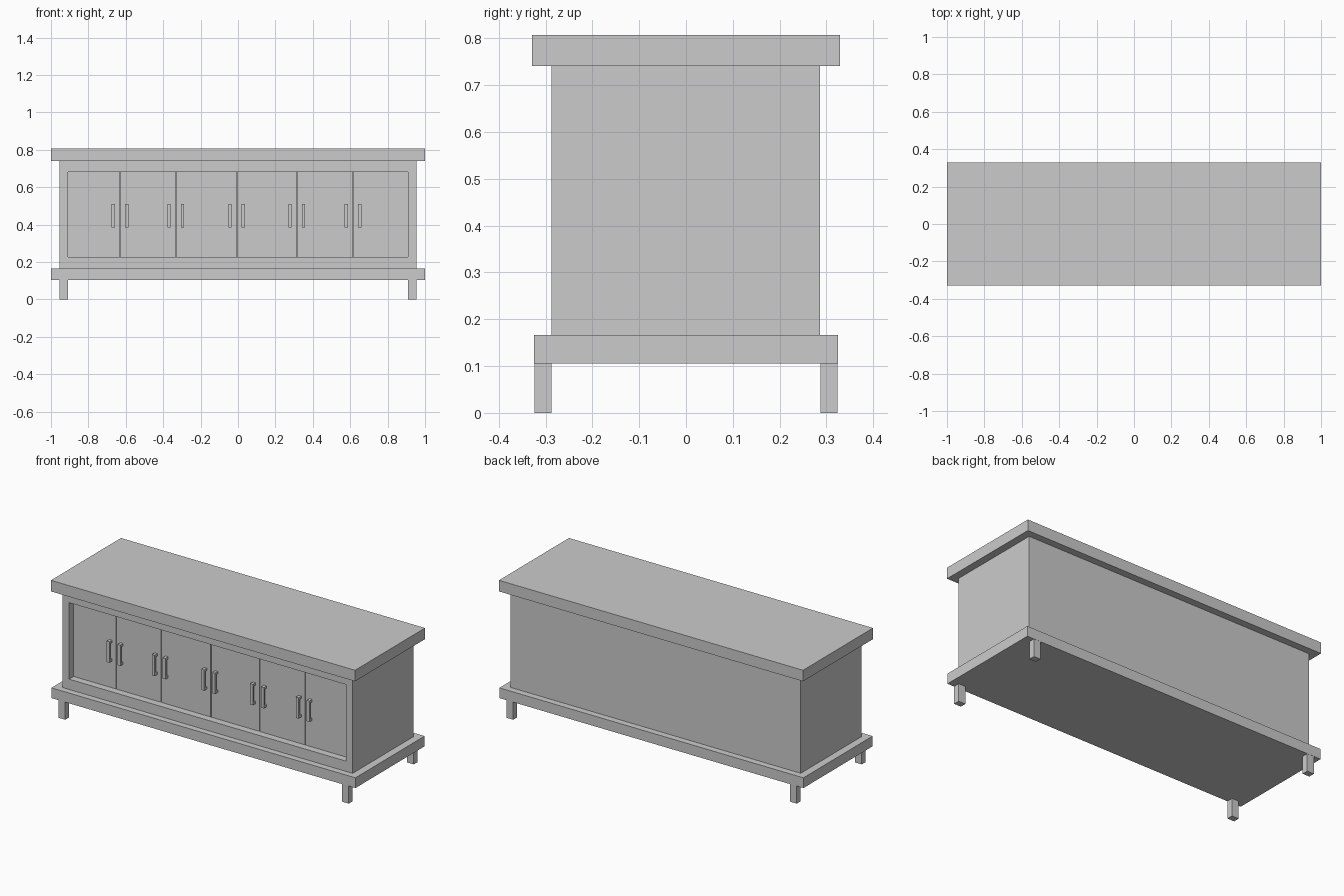
import bpy

if "Cube" in bpy.data.objects:
    bpy.data.objects.remove(bpy.data.objects["Cube"])


def box(name, x0, x1, y0, y1, z0, z1):
    """Axis-aligned box from its limits."""
    bpy.ops.mesh.primitive_cube_add(
        size=1, location=((x0 + x1) / 2, (y0 + y1) / 2, (z0 + z1) / 2))
    ob = bpy.context.object
    ob.name = name
    ob.scale = (x1 - x0, y1 - y0, z1 - z0)
    bpy.ops.object.transform_apply(location=False, rotation=False, scale=True)
    return ob


# Top slab and base plinth
box("top_slab", -1, 1, -0.329, 0.329, 0.741, 0.807)
box("base_plinth", -1, 1, -0.325, 0.325, 0.105, 0.166)

# Cabinet body with a recessed front opening
FRONT, DOOR_FACE, DOOR_BACK = -0.287, -0.244, -0.228
body = box("cabinet_body", -0.955, 0.955, FRONT, 0.286, 0.166, 0.741)
cutter = box("opening_cutter", -0.91, 0.91, -0.4, DOOR_BACK, 0.227, 0.682)
mod = body.modifiers.new("front_opening", 'BOOLEAN')
mod.operation = 'DIFFERENCE'
mod.solver = 'EXACT'
mod.object = cutter
bpy.context.view_layer.objects.active = body
bpy.ops.object.modifier_apply(modifier=mod.name)
bpy.data.objects.remove(cutter, do_unlink=True)

# Six doors separated by narrow gaps
seams = [-0.63, -0.333, -0.007, 0.314, 0.614]
gap = 0.002
edges = [-0.91 - gap] + seams + [0.91 + gap]
for i, (a, b) in enumerate(zip(edges, edges[1:])):
    box(f"door_{i + 1}", a + gap, b - gap, DOOR_FACE, DOOR_BACK, 0.227, 0.682)

# Pull handles either side of each seam: a bar on two short posts
for i, seam in enumerate(seams):
    for side, label in ((-1, "left"), (1, "right")):
        x = seam + side * 0.036
        x0, x1 = x - 0.009, x + 0.009
        name = f"handle_{label}_{i + 1}"
        box(name + "_bar", x0, x1, -0.270, -0.258, 0.386, 0.510)
        for z0, z1, end in ((0.386, 0.400, "lower"), (0.496, 0.510, "upper")):
            box(f"{name}_{end}_post", x0, x1, -0.258, DOOR_FACE, z0, z1)

# Four legs
for sx, xn in ((-1, "left"), (1, "right")):
    for sy, yn in ((-1, "front"), (1, "back")):
        xs = sorted((sx * 0.91, sx * 0.955))
        ys = sorted((sy * 0.287, sy * 0.324))
        box(f"{yn}_{xn}_leg", *xs, *ys, 0, 0.105)
